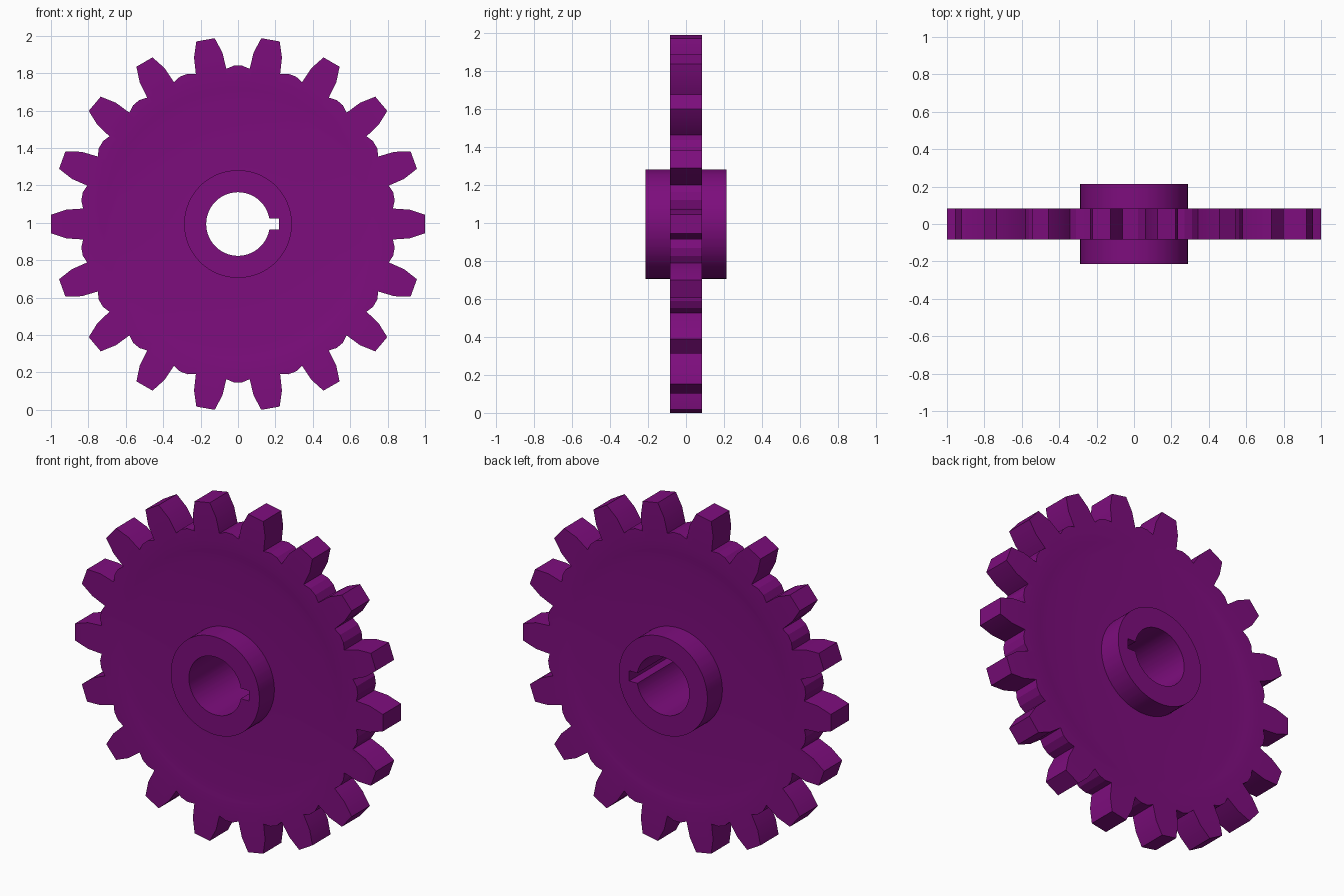
import bpy, bmesh, math

cube = bpy.data.objects.get("Cube")
if cube:
    bpy.data.objects.remove(cube)

TEETH = 18
CENTRE_Z = 0.9934
# One tooth and the gap after it: (angle in degrees, radius)
TOOTH = [(-5.7, 0.832), (-4.8, 0.92), (-2.85, 1.0012),
         (2.85, 1.0012), (4.8, 0.92), (5.7, 0.832),
         (8.5, 0.847), (11.5, 0.847)]
OUTLINE = [(math.radians(a + i * 360 / TEETH), r)
           for i in range(TEETH) for a, r in TOOTH]

purple = bpy.data.materials.new("purple")
purple.use_nodes = True
colour = (0.205, 0.004, 0.205, 1)
purple.diffuse_color = colour
purple.node_tree.nodes["Principled BSDF"].inputs["Base Color"].default_value = colour


def circle(radius):
    return [(radius * math.cos(a), radius * math.sin(a)) for a, _ in OUTLINE]


def toothed():
    return [(r * math.cos(a), r * math.sin(a)) for a, r in OUTLINE]


def keyed_bore(radius, key_x, key_half):
    """Round bore with a square keyway on the +x side."""
    points = []
    for a, _ in OUTLINE:
        a = math.remainder(a, math.tau)
        x, z = radius * math.cos(a), radius * math.sin(a)
        if abs(a) < math.radians(12):
            z = max(-key_half, min(key_half, key_x * math.tan(a)))
            x = key_x if abs(a) < math.radians(10) else math.sqrt(radius**2 - z**2)
        points.append((x, z))
    return points


def loft(name, half):
    """Skin rings (points, depth) and their mirror image into a closed band."""
    rings = [(p, -d) for p, d in half] + [(p, d) for p, d in reversed(half)]
    bm = bmesh.new()
    loops = [[bm.verts.new((x, y, z)) for x, z in pts] for pts, y in rings]
    n = len(OUTLINE)
    for k, loop in enumerate(loops):
        after = loops[(k + 1) % len(loops)]
        for i in range(n):
            j = (i + 1) % n
            bm.faces.new((loop[i], loop[j], after[j], after[i]))
    bmesh.ops.recalc_face_normals(bm, faces=bm.faces)
    mesh = bpy.data.meshes.new(name)
    bm.to_mesh(mesh)
    bm.free()
    mesh.materials.append(purple)
    obj = bpy.data.objects.new(name, mesh)
    obj.location.z = CENTRE_Z
    bpy.context.collection.objects.link(obj)
    bpy.ops.object.select_all(action='DESELECT')
    obj.select_set(True)
    bpy.context.view_layer.objects.active = obj
    bpy.ops.object.shade_smooth_by_angle(angle=math.radians(15))
    return obj


# Toothed wheel with a slightly dished web
loft("toothed_wheel", [(circle(0.26), 0.074), (circle(0.66), 0.074),
                       (circle(0.72), 0.079), (circle(0.78), 0.084),
                       (toothed(), 0.084)])

# Hub with the keyed shaft hole
loft("hub", [(keyed_bore(0.17, 0.22, 0.03), 0.213), (circle(0.288), 0.213)])
